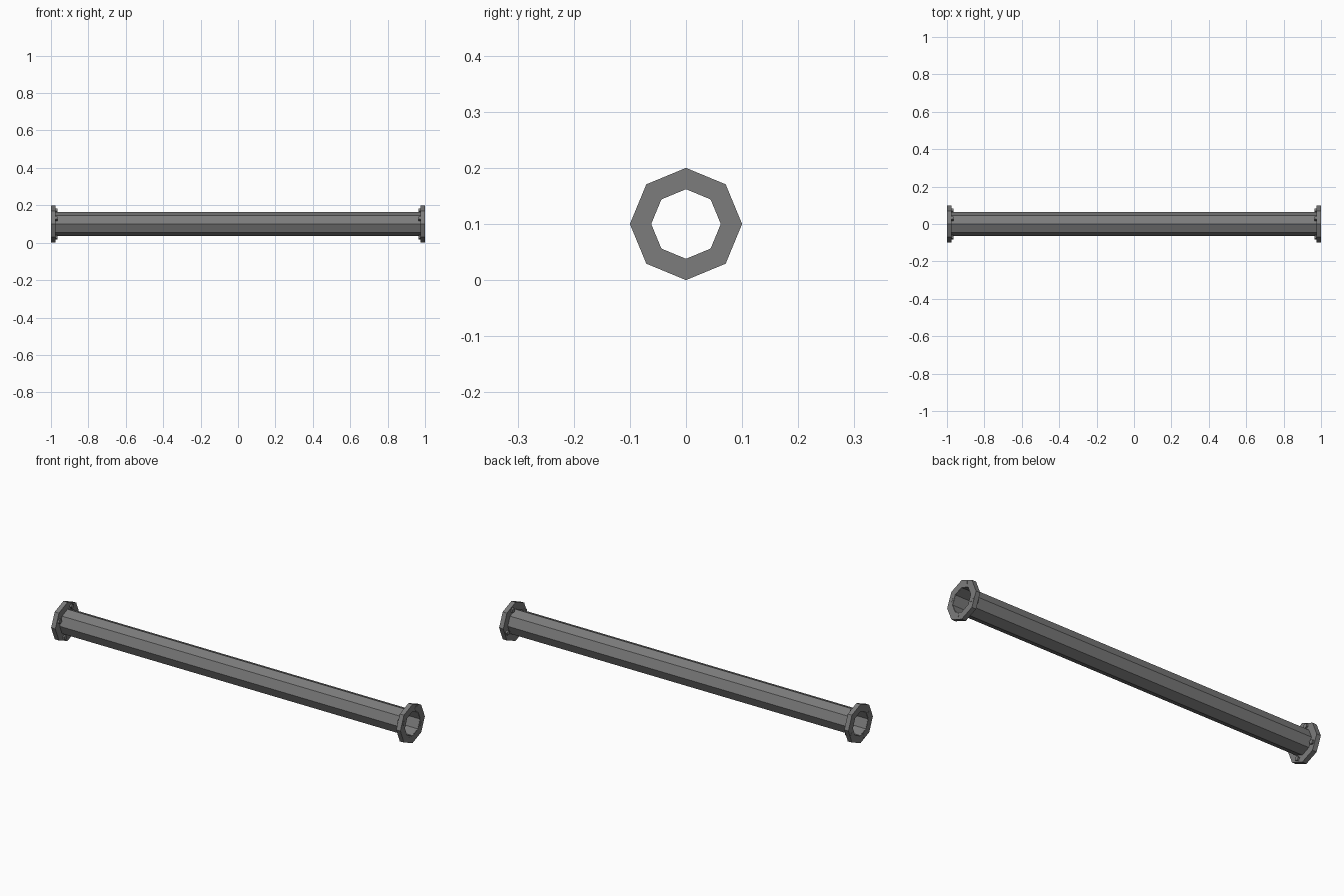
import bpy
import bmesh
from math import cos, sin, pi

cube = bpy.data.objects.get("Cube")
if cube:
    bpy.data.objects.remove(cube, do_unlink=True)

SIDES = 8
AXIS_Z = 0.1          # height of the pipe axis
OUTER, BORE, TUBE = 0.1, 0.062, 0.064
END, FLANGE_IN = 0.999, 0.975

steel = bpy.data.materials.new("grey steel")
steel.use_nodes = True
GREY = (0.2, 0.2, 0.2, 1)
steel.diffuse_color = GREY
steel.node_tree.nodes["Principled BSDF"].inputs["Base Color"].default_value = GREY


def finish(name, bm):
    bmesh.ops.recalc_face_normals(bm, faces=bm.faces)
    mesh = bpy.data.meshes.new(name)
    bm.to_mesh(mesh)
    bm.free()
    mesh.materials.append(steel)
    obj = bpy.data.objects.new(name, mesh)
    bpy.context.collection.objects.link(obj)
    return obj


def ring(bm, x, radius, sides, cy=0, cz=AXIS_Z, turn=0):
    angles = [turn + 2 * pi * i / sides for i in range(sides)]
    return [bm.verts.new((x, cy + radius * cos(a), cz + radius * sin(a))) for a in angles]


def bridge(bm, a, b):
    n = len(a)
    for i in range(n):
        j = (i + 1) % n
        bm.faces.new((a[i], a[j], b[j], b[i]))


def hollow(name, x0, x1, outer, inner):
    """Octagonal ring with a bore, running along x."""
    bm = bmesh.new()
    loops = [ring(bm, x, r, SIDES) for x, r in
             ((x0, outer), (x1, outer), (x1, inner), (x0, inner))]
    for i in range(4):
        bridge(bm, loops[i], loops[(i + 1) % 4])
    return finish(name, bm)


# Long thin-walled tube
hollow("pipe_tube", -END + 0.002, END - 0.002, TUBE, BORE)

for side, label in ((-1, "right"), (1, "left")):
    # End flange
    hollow(label + "_flange", side * FLANGE_IN, side * END, OUTER, BORE + 0.001)

    # Four five-sided bolts passing through the flange
    bm = bmesh.new()
    for k in range(4):
        a = -pi / 8 + k * pi / 2
        cy, cz = 0.0765 * cos(a), AXIS_Z + 0.0765 * sin(a)
        turn = pi / 2 + k * pi / 2
        inner = ring(bm, side * 0.966, 0.0125, 5, cy, cz, turn)
        outer = ring(bm, side * 1.0, 0.0125, 5, cy, cz, turn)
        bridge(bm, inner, outer)
        bm.faces.new(inner)
        bm.faces.new(outer)
    finish(label + "_bolts", bm)
